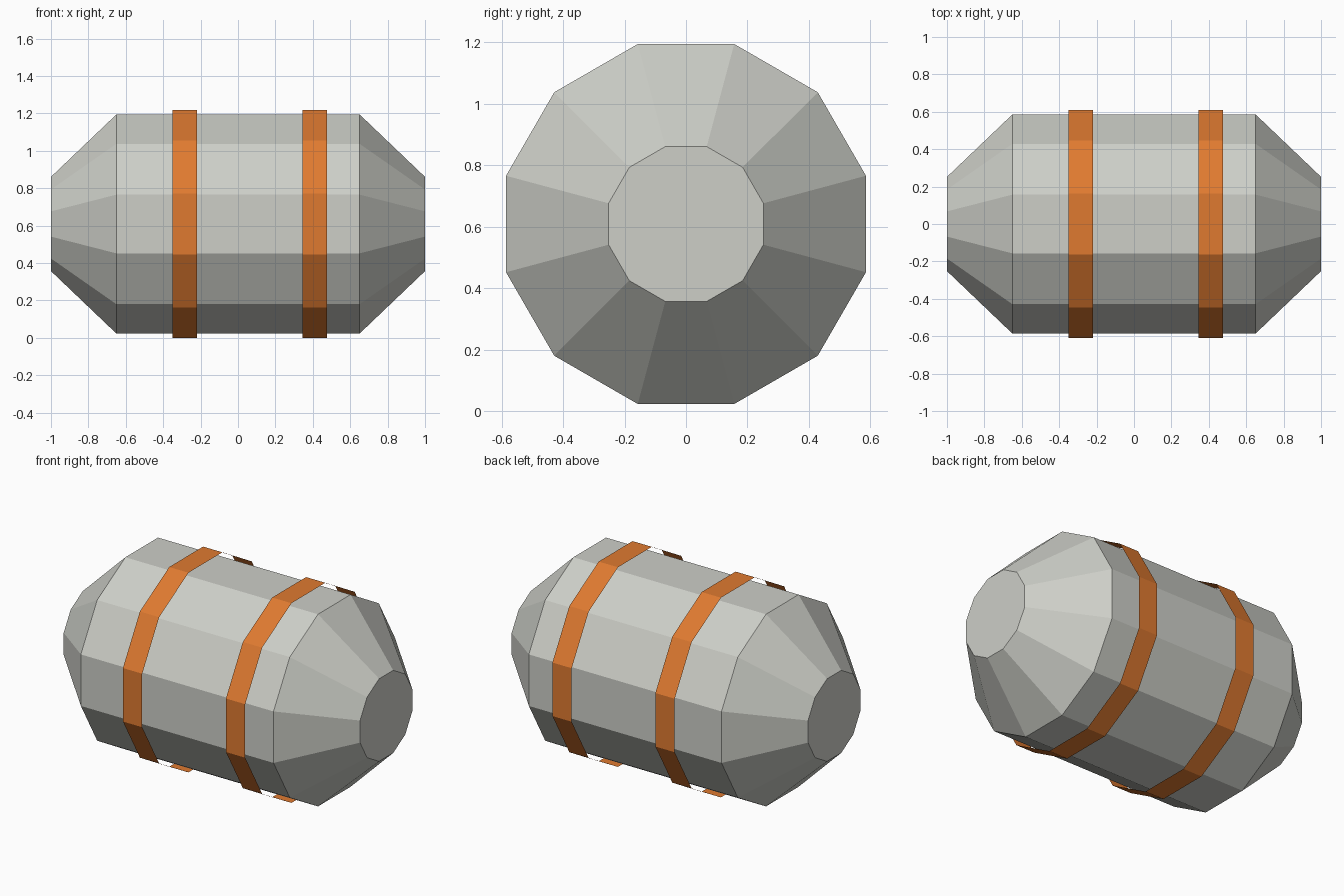
import bpy
import bmesh
from math import cos, sin, pi

SIDES = 12
AXIS_Z = 0.609

cube = bpy.data.objects.get("Cube")
if cube:
    bpy.data.objects.remove(cube, do_unlink=True)


def make_material(name, rgb):
    mat = bpy.data.materials.new(name)
    mat.use_nodes = True
    colour = (*rgb, 1.0)
    mat.diffuse_color = colour
    bsdf = mat.node_tree.nodes["Principled BSDF"]
    bsdf.inputs["Base Color"].default_value = colour
    bsdf.inputs["Roughness"].default_value = 0.8
    return mat


def make_tube(name, profile, mat, capped):
    """Sweep (x, apothem) stations around the long axis, flat side up."""
    bm = bmesh.new()
    rings = []
    for x, apothem in profile:
        radius = apothem / cos(pi / SIDES)
        angles = [2 * pi * (i + 0.5) / SIDES for i in range(SIDES)]
        rings.append([bm.verts.new((x, radius * cos(a), radius * sin(a)))
                      for a in angles])
    for a, b in zip(rings, rings[1:]):
        for i in range(SIDES):
            j = (i + 1) % SIDES
            bm.faces.new((a[i], a[j], b[j], b[i]))
    if capped:
        bm.faces.new(list(reversed(rings[0])))
        bm.faces.new(rings[-1])
    # Make every face point away from the axis or out of the ends
    bm.normal_update()
    for face in bm.faces:
        if face.normal.dot(face.calc_center_median()) < 0:
            face.normal_flip()
    mesh = bpy.data.meshes.new(name)
    bm.to_mesh(mesh)
    bm.free()
    mesh.materials.append(mat)
    obj = bpy.data.objects.new(name, mesh)
    obj.location.z = AXIS_Z
    bpy.context.collection.objects.link(obj)
    return obj


grey = make_material("light warm grey", (0.61, 0.62, 0.575))
orange = make_material("band orange", (0.74, 0.195, 0.03))

# Faceted canister body with tapered ends
make_tube("canister_body",
          [(-1, 0.252), (-0.65, 0.586), (0.65, 0.586), (1, 0.252)], grey, True)

# Thin open bands standing just off the body
for name, x in (("right_band", -0.285), ("left_band", 0.41)):
    make_tube(name, [(x - 0.065, 0.609), (x + 0.065, 0.609)], orange, False)
